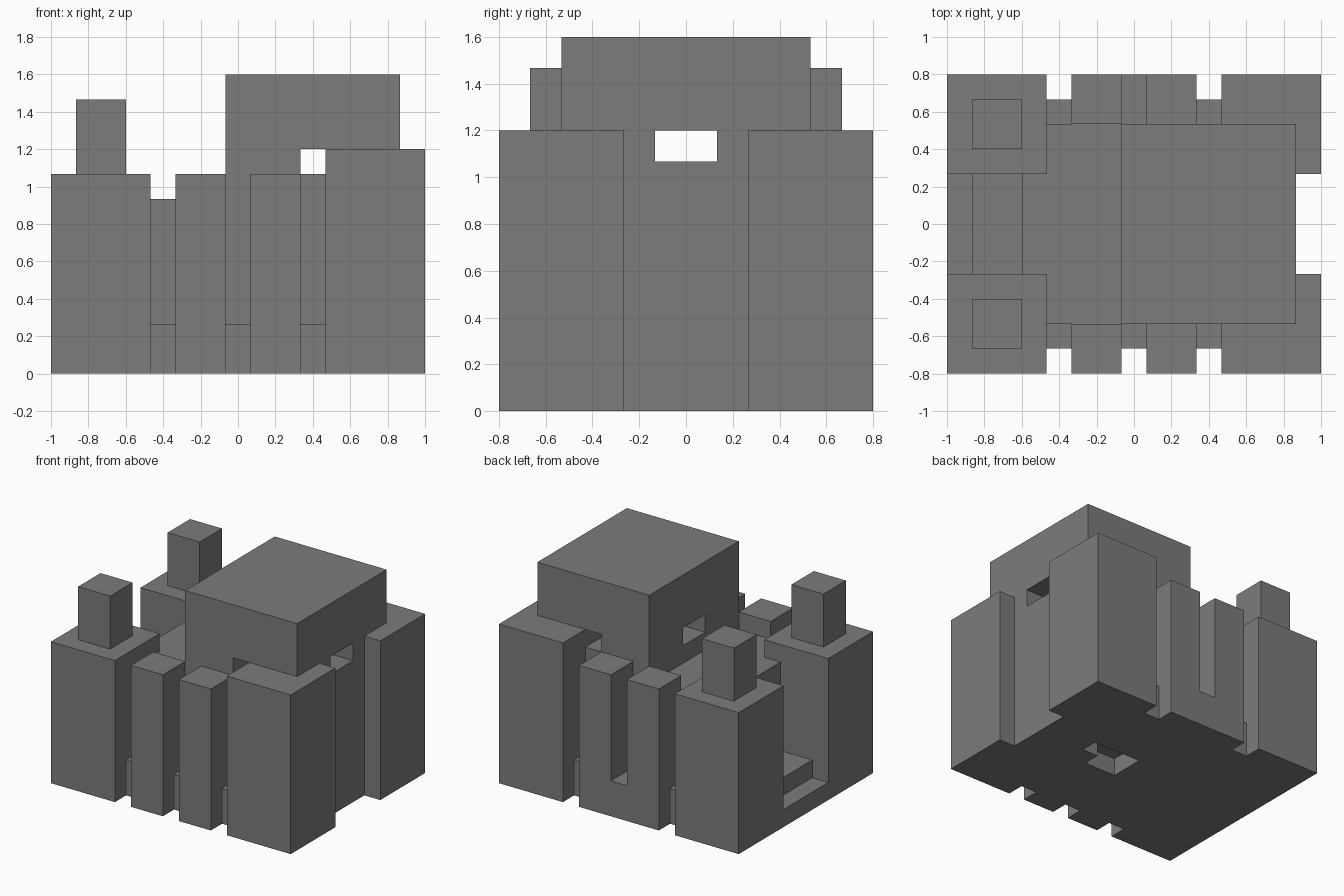
import bpy
import bmesh
from mathutils import Vector

if "Cube" in bpy.data.objects:
    bpy.data.objects.remove(bpy.data.objects["Cube"])

U = 2 / 15                        # size of one building cell
ORIGIN = Vector((7.5, 6, 0))      # cell coordinates of the model centre

grey = bpy.data.materials.new("dark_grey")
grey.use_nodes = True
colour = (0.2, 0.2, 0.2, 1)
grey.diffuse_color = colour
grey.node_tree.nodes["Principled BSDF"].inputs["Base Color"].default_value = colour


def box(name, x, y, z):
    """Box spanning the given (low, high) cell ranges."""
    low, high = Vector((x[0], y[0], z[0])), Vector((x[1], y[1], z[1]))
    bm = bmesh.new()
    bmesh.ops.create_cube(bm, size=1)
    for v in bm.verts:
        v.co = Vector(low[i] if v.co[i] < 0 else high[i] for i in range(3))
        v.co = (v.co - ORIGIN) * U
    mesh = bpy.data.meshes.new(name)
    bm.to_mesh(mesh)
    bm.free()
    mesh.materials.append(grey)
    obj = bpy.data.objects.new(name, mesh)
    bpy.context.collection.objects.link(obj)
    return obj


def pair(name, x, y, z):
    """The same box at the front and mirrored to the back."""
    box("front_" + name, x, y, z)
    box("back_" + name, x, (12 - y[1], 12 - y[0]), z)


def cut(target, name, x, y, z):
    """Carve a box out of the target."""
    cutter = box(name, x, y, z)
    cutter.hide_render = True
    cutter.hide_viewport = True
    mod = target.modifiers.new(name, "BOOLEAN")
    mod.operation = "DIFFERENCE"
    mod.solver = "EXACT"
    mod.object = cutter


# Base with a stepped recess underneath
base = box("base", (1, 14), (1, 11), (0, 2))
cut(base, "recess_wide_cutter", (8, 10), (5, 6.5), (-1, 1))
cut(base, "recess_long_cutter", (8, 11), (6, 7), (-1, 1))
box("entry_step", (0, 1), (4, 8), (0, 1))
box("back_sill", (7, 8), (11, 12), (0, 2))

# Body: low deck and raised shoulder
box("deck", (3, 14), (2, 10), (2, 7))
box("shoulder", (7, 14), (2, 10), (7, 8))

# Head block on four supports, leaving crossing tunnels below it
pair("inner_support", (7, 10), (2, 5), (8, 9))
pair("outer_support", (11, 14), (2, 5), (8, 9))
box("head", (7, 14), (2, 10), (9, 12))

# Corner towers, posts and side pillars
pair("left_tower", (0, 4), (0, 4), (0, 8))
pair("tower_post", (1, 3), (1, 3), (8, 11))
pair("right_tower", (11, 15), (0, 4), (0, 9))
for number, start in enumerate((5, 8), 1):
    pair(f"side_pillar_{number}", (start, start + 2), (0, 2), (0, 8))
